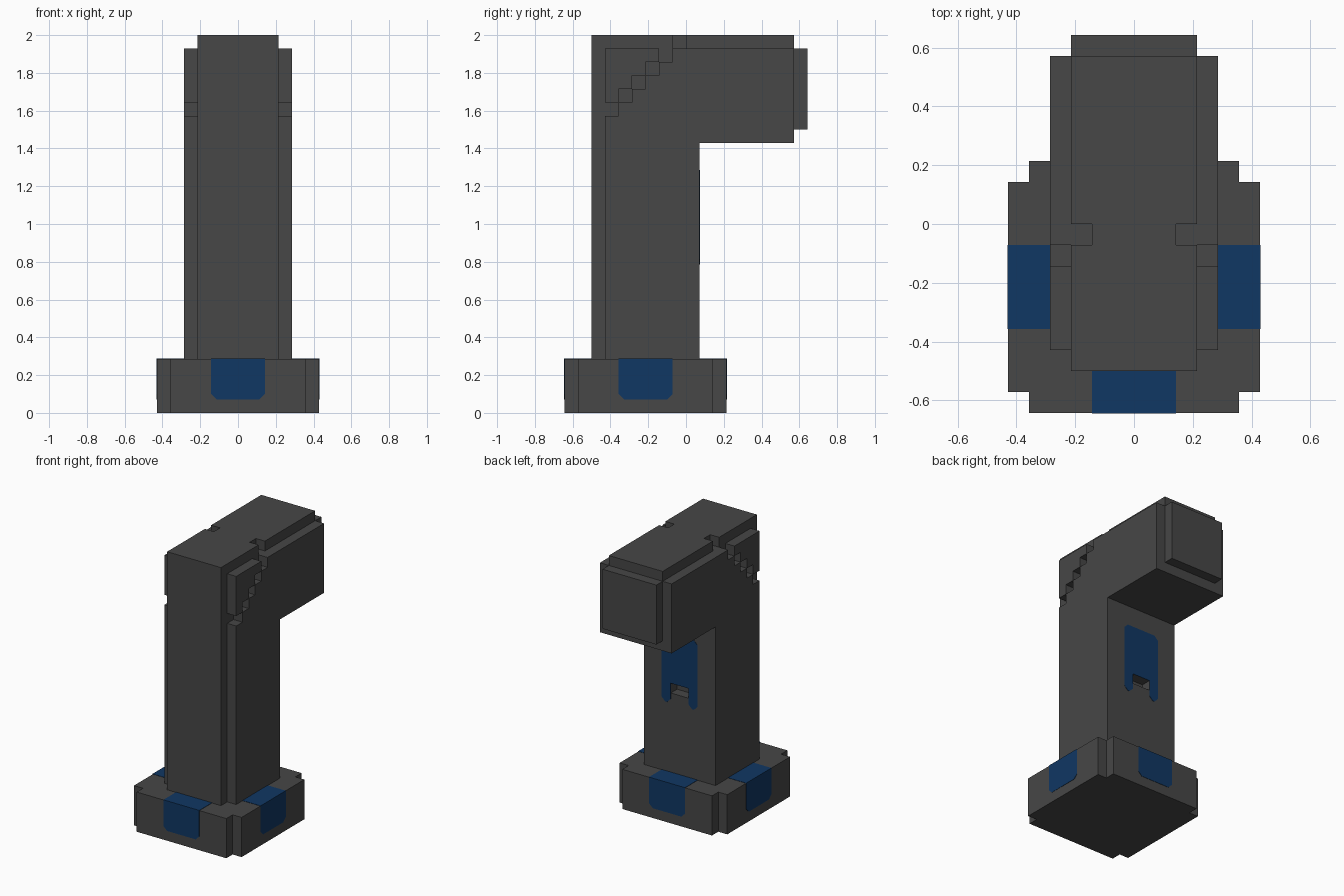
import bpy
import bmesh
import math
from mathutils import Matrix, Vector

if "Cube" in bpy.data.objects:
    bpy.data.objects.remove(bpy.data.objects["Cube"], do_unlink=True)

U = 1 / 14      # grid unit: the model is 28 units tall
E = 0.03        # how far the painted panels stand proud, in units
C = 0.4         # panel corner chamfer, in units


def material(name, rgb):
    m = bpy.data.materials.new(name)
    m.use_nodes = True
    m.diffuse_color = (*rgb, 1)
    m.node_tree.nodes["Principled BSDF"].inputs["Base Color"].default_value = (*rgb, 1)
    return m


GREY = material("dark grey", (0.063, 0.063, 0.063))
BLUE = material("deep blue", (0.005, 0.038, 0.125))


def prism(name, outline, axis, lo, hi, mat, matrix=None):
    """Extrude a 2D outline (remaining axes in order) along an axis."""
    bm = bmesh.new()

    def point(p, d):
        co = list(p)
        co.insert(axis, d)
        return Vector(co)

    face = bm.faces.new([bm.verts.new(point(p, lo)) for p in outline])
    ext = bmesh.ops.extrude_face_region(bm, geom=[face])
    verts = [v for v in ext["geom"] if isinstance(v, bmesh.types.BMVert)]
    shift = Vector((0, 0, 0))
    shift[axis] = hi - lo
    bmesh.ops.translate(bm, verts=verts, vec=shift)
    if matrix:
        bm.transform(matrix)
    bm.transform(Matrix.Scale(U, 4))
    bmesh.ops.recalc_face_normals(bm, faces=bm.faces)
    mesh = bpy.data.meshes.new(name)
    bm.to_mesh(mesh)
    bm.free()
    mesh.materials.append(mat)
    ob = bpy.data.objects.new(name, mesh)
    bpy.context.collection.objects.link(ob)
    return ob


def rect(a0, b0, a1, b1):
    return [(a0, b0), (a1, b0), (a1, b1), (a0, b1)]


def cut(ob, outline, axis, lo, hi):
    cutter = prism("cutter", outline, axis, lo, hi, GREY)
    cutter.hide_render = True
    mod = ob.modifiers.new("cut", 'BOOLEAN')
    mod.operation = 'DIFFERENCE'
    mod.solver = 'EXACT'
    mod.object = cutter
    bpy.context.view_layer.objects.active = ob
    bpy.ops.object.modifier_apply(modifier=mod.name)
    bpy.data.objects.remove(cutter, do_unlink=True)


# Base: square slab with notched corners
base_outline = [(-5, -9), (5, -9), (5, -8), (6, -8), (6, 2), (5, 2),
                (5, 3), (-5, 3), (-5, 2), (-6, 2), (-6, -8), (-5, -8)]
prism("base", base_outline, 2, 0, 4, GREY)

# Blue panel on each side of the base, wrapping over its top
panel = [(-2 + C, 1), (2 - C, 1), (2, 1 + C), (2, 4 + E), (-2, 4 + E), (-2, 1 + C)]
centre = Matrix.Translation((0, -3, 0))
for i, side in enumerate(("front", "left", "back", "right")):
    turn = centre @ Matrix.Rotation(i * math.pi / 2, 4, 'Z') @ centre.inverted()
    prism("base_panel_" + side, panel, 1, -9 - E, -7, BLUE, turn)

# Core: upright post with the overhanging head
core = prism("post_core", [(-7, 4), (1, 4), (1, 20), (8, 20), (8, 28), (-7, 28)],
             0, -3, 3, GREY)
for s in (-1, 1):
    cut(core, rect(min(2 * s, 4 * s), -1, max(2 * s, 4 * s), 0), 2, 27, 29)
cut(core, rect(-1, 12, 1, 13), 1, 0, 2)

# Cheeks: side layers split by a diagonal stepped groove
lower = [(-6, 4), (1, 4), (1, 20), (8, 20), (8, 27), (-1, 27)]
upper = [(-6, 27), (-6, 23)]
for k in range(5):
    lower += [(-1 - k, 26 - k), (-2 - k, 26 - k)]
    if k < 4:
        upper += [(-5 + k, 23 + k), (-5 + k, 24 + k)]
upper[-1] = (-2, 27)
for s, side in ((1, "left"), (-1, "right")):
    lo, hi = sorted((3 * s, 4 * s))
    prism("cheek_" + side, lower, 0, lo, hi, GREY)
    prism("corner_cheek_" + side, upper, 0, lo, hi, GREY)

# Plate on the end of the head
prism("head_end_plate", rect(-3, 21, 3, 27), 1, 8, 9, GREY)

# Blue two-legged clip painted on the back of the post
half = [(2 - C, 18), (2, 18 - C), (2, 11 + C), (2 - C, 11), (1 + C, 11),
        (1, 11 + C), (1, 13)]
clip = half + [(-x, z) for x, z in reversed(half)]
prism("back_clip", clip, 1, 1, 1 + E, BLUE)
